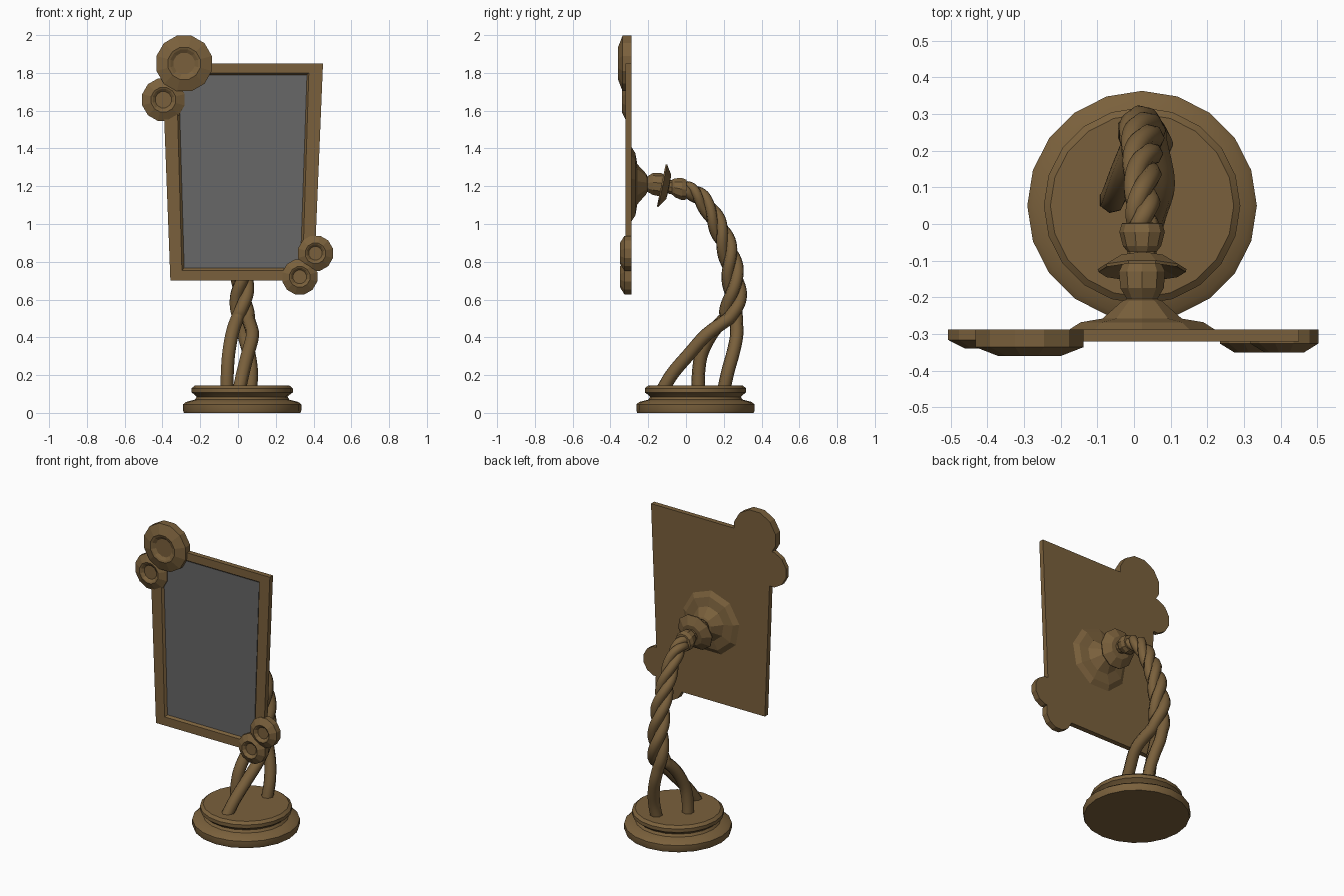
import bpy, bmesh, math
from mathutils import Vector as V

if "Cube" in bpy.data.objects:
    bpy.data.objects.remove(bpy.data.objects["Cube"])


def material(name, col):
    m = bpy.data.materials.new(name)
    m.diffuse_color = (*col, 1)
    m.use_nodes = True
    m.node_tree.nodes["Principled BSDF"].inputs["Base Color"].default_value = m.diffuse_color
    return m


BRONZE = material("aged_bronze", (0.195, 0.118, 0.045))
GLASS = material("mirror_grey", (0.135, 0.135, 0.135))


def loft(name, rings, mat=BRONZE, smooth=None):
    """Join equal-length rings of points and cap both ends."""
    bm = bmesh.new()
    vs = [[bm.verts.new(p) for p in r] for r in rings]
    n = len(vs[0])
    for a, b in zip(vs, vs[1:]):
        for i in range(n):
            j = (i + 1) % n
            bm.faces.new((a[i], a[j], b[j], b[i]))
    bm.faces.new(vs[0])
    bm.faces.new(vs[-1])
    bmesh.ops.recalc_face_normals(bm, faces=bm.faces)
    me = bpy.data.meshes.new(name)
    bm.to_mesh(me)
    bm.free()
    me.materials.append(mat)
    if smooth:
        me.polygons.foreach_set("use_smooth", [True] * len(me.polygons))
        me.set_sharp_from_angle(angle=math.radians(smooth))
    ob = bpy.data.objects.new(name, me)
    bpy.context.collection.objects.link(ob)
    return ob


def circle(c, r, u, v, n, turn=0.0):
    return [V(c) + r * (math.cos(a) * V(u) + math.sin(a) * V(v))
            for a in (2 * math.pi * (i + turn) / n for i in range(n))]


X, Y, Z = V((1, 0, 0)), V((0, 1, 0)), V((0, 0, 1))

# Round moulded base
base = [(0, .308), (.012, .313), (.045, .313), (.058, .297), (.07, .25), (.085, .24),
        (.095, .25), (.108, .268), (.13, .268), (.145, .25)]
loft("base", [circle((.022, .05, z), r, X, Y, 20) for z, r in base], smooth=40)


# Tapered mirror frame with a recessed opening
def quad(y, xl0, xr0, z0, xl1, xr1, z1):
    return [(xl0, y, z0), (xr0, y, z0), (xr1, y, z1), (xl1, y, z1)]


outer = (-.358, .402, .70, -.402, .45, 1.85)
inner = (-.297, .342, .755, -.326, .375, 1.80)
recess = (-.285, .33, .767, -.314, .365, 1.79)
loft("mirror_frame", [quad(-.288, *outer), quad(-.32, *outer), quad(-.32, *inner),
                      quad(-.306, *recess)])
loft("mirror_glass", [quad(-.304, *recess), quad(-.308, *recess)], GLASS)

# Dished corner rosettes: x, z, radius, front y
for i, (x, z, r, y) in enumerate([(-.285, 1.85, .152, -.36), (-.395, 1.658, .116, -.34),
                                  (.41, .845, .096, -.35), (.327, .72, .096, -.35)]):
    prof = [(-.288, 1), (y + .024, 1), (y, .58), (y + .004, .5), (y + .016, .38)]
    loft(f"corner_rosette_{i + 1}",
         [circle((x, py, z), r * k, X, Z, 12, .5) for py, k in prof])

# Wall plate and knuckle behind the mirror: y, radius, centre height
mount = [(-.29, .205, 1.205), (-.268, .17, 1.205), (-.258, .11, 1.207), (-.21, .055, 1.21),
         (-.205, .042, 1.21), (-.175, .06, 1.21), (-.13, .064, 1.205), (-.1, .05, 1.2)]
loft("mirror_mount", [circle((.022, y, z), r, X, Z, 9, .25) for y, r, z in mount])
collar = [(-.1, .04, 1.2), (-.075, .04, 1.195), (-.06, .052, 1.192), (-.022, .062, 1.185),
          (.002, .055, 1.182), (.004, .03, 1.182)]
loft("stem_collar", [circle((.022, y, z), r, X, Z, 10) for y, r, z in collar])

# Tilted saucer between mount and collar
axis = V((0, .979, -.203))
up = X.cross(axis)
saucer = [(.02, .045), (-.004, .119), (.004, .121), (.036, .07), (.038, .04)]
loft("stem_saucer", [circle(V((.022, -.127, 1.203)) + axis * d, r, X, up, 10)
                     for d, r in saucer])


# Twisted stem: three strands start as separate legs, then wind round a bent path
def spline(pts, steps):
    p = [V(q) for q in pts]
    p = [2 * p[0] - p[1]] + p + [2 * p[-1] - p[-2]]
    out = []
    for i in range(1, len(p) - 2):
        a, b, c, d = p[i - 1:i + 3]
        for s in range(steps):
            t = s / steps
            out.append(.5 * (2 * b + (c - a) * t + (2 * a - 5 * b + 4 * c - d) * t * t
                             + (3 * b - a - 3 * c + d) * t ** 3))
    return out + [p[-2]]


path = spline([(.02, .235, .50), (.02, .257, .62), (.02, .247, .74), (.022, .225, .85),
               (.022, .188, .95), (.022, .145, 1.04), (.022, .085, 1.13),
               (.022, .03, 1.172), (.022, -.02, 1.187)], 7)
legs = [[(.005, -.125, .12), (.025, -.07, .21), (.052, .02, .315), (.076, .11, .415)],
        [(-.06, .065, .12), (-.058, .067, .22), (-.05, .085, .32), (-.03, .14, .425)],
        [(.065, .2, .12), (.07, .222, .22), (.055, .25, .32), (.03, .268, .41)]]
TURNS = 2.1
for i, leg in enumerate(legs):
    last = len(path) - 1
    helix = []
    for k, c in enumerate(path):
        t = k / last
        tan = (path[min(k + 1, last)] - path[max(k - 1, 0)]).normalized()
        a = math.radians((-10, -130, 110)[i]) + 2 * math.pi * TURNS * t
        off = .034 * (1 - t) + .02 * t
        helix.append(c + off * (math.cos(a) * X + math.sin(a) * tan.cross(X)))
    legpts = spline(leg + [helix[0]], 4)[:-1]
    pts = legpts + helix
    rings = []
    for k, c in enumerate(pts):
        tan = (pts[min(k + 1, len(pts) - 1)] - pts[max(k - 1, 0)]).normalized()
        u = (X - tan * X.dot(tan)).normalized()
        t = max(0, k - len(legpts)) / last
        rings.append(circle(c, .036 * (1 - t) + .025 * t, u, tan.cross(u), 7))
    loft(f"stem_strand_{i + 1}", rings, smooth=60)
